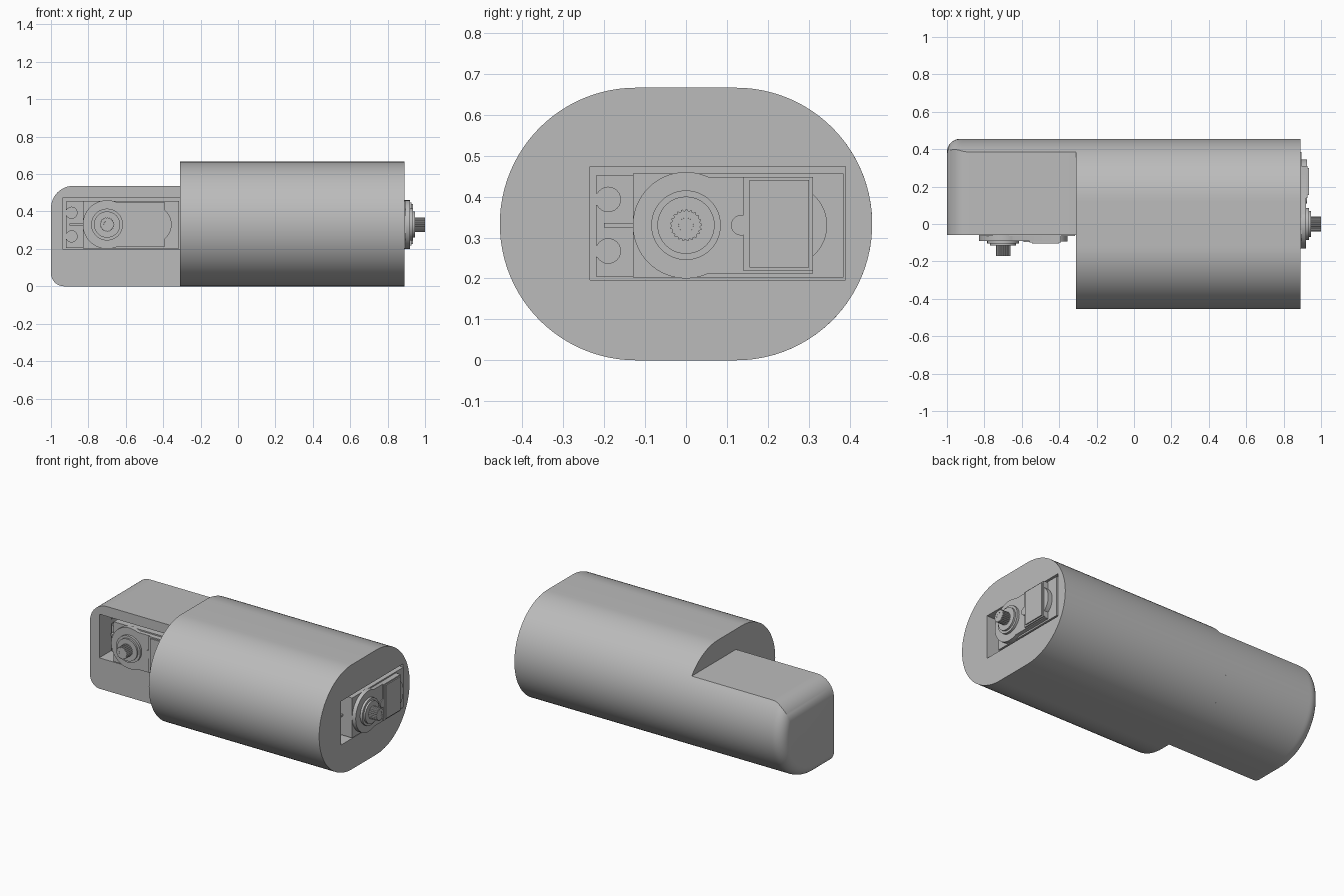
import bpy, bmesh, math
from mathutils import Matrix

if "Cube" in bpy.data.objects:
    bpy.data.objects.remove(bpy.data.objects["Cube"])

grey = bpy.data.materials.new("plain grey")
grey.use_nodes = True
grey.diffuse_color = (0.5, 0.5, 0.5, 1)
grey.node_tree.nodes["Principled BSDF"].inputs["Base Color"].default_value = (0.5, 0.5, 0.5, 1)

R, CY, MID = 0.333, 0.122, 0.333     # housing end radius, its centre, half height
ARM_FRONT, ARM_TOP = -0.06, 0.537


def loft(name, rings, place=Matrix()):
    """Skin a list of equal-length rings and cap both ends."""
    bm = bmesh.new()
    loops = [[bm.verts.new(p) for p in ring] for ring in rings]
    n = len(loops[0])
    for a, b in zip(loops, loops[1:]):
        for i in range(n):
            bm.faces.new((a[i], a[(i + 1) % n], b[(i + 1) % n], b[i]))
    bm.faces.new(loops[0][::-1])
    bm.faces.new(loops[-1])
    bmesh.ops.recalc_face_normals(bm, faces=bm.faces[:])
    mesh = bpy.data.meshes.new(name)
    bm.to_mesh(mesh)
    bm.free()
    mesh.materials.append(grey)
    ob = bpy.data.objects.new(name, mesh)
    ob.matrix_world = place
    bpy.context.collection.objects.link(ob)
    return ob


def smooth(ob, degrees=30):
    bpy.ops.object.select_all(action="DESELECT")
    ob.select_set(True)
    bpy.context.view_layer.objects.active = ob
    bpy.ops.object.shade_smooth_by_angle(angle=math.radians(degrees))


def plate(name, outline, low, high, place):
    """Extrude a (y, z) outline along local x."""
    return loft(name, [[(x, y, z) for y, z in outline] for x in (low, high)], place)


def rect(y0, y1, z0, z1):
    return [(y0, z0), (y1, z0), (y1, z1), (y0, z1)]


def arc(cy, cz, r, start, end, steps):
    angles = [math.radians(start + (end - start) * i / steps) for i in range(steps + 1)]
    return [(cy + r * math.cos(a), cz + r * math.sin(a)) for a in angles]


def lathe(name, profile, place, sides=48, tooth=0):
    """Turn (radius, x) points round local x, with optional teeth."""
    rings = []
    for r, x in profile:
        ring = []
        for i in range(sides):
            a = 2 * math.pi * i / sides
            rr = r - (tooth if i % 4 > 1 else 0)
            ring.append((x, rr * math.cos(a), rr * math.sin(a)))
        rings.append(ring)
    return loft(name, rings, place)


def cut_pocket(ob, name, place):
    cutter = plate(name, rect(-0.235, 0.39, -0.134, 0.144), -0.3, 0.1, place)
    cutter.hide_render = True
    mod = ob.modifiers.new("pocket", "BOOLEAN")
    mod.object, mod.operation, mod.solver = cutter, "DIFFERENCE", "EXACT"
    bpy.ops.object.select_all(action="DESELECT")
    bpy.context.view_layer.objects.active = ob
    ob.select_set(True)
    bpy.ops.object.modifier_apply(modifier=mod.name)
    bpy.data.objects.remove(cutter)


def servo(prefix, place):
    # Case with the raised gear cover and its extension
    plate(prefix + "_case", rect(-0.13, 0.385, -0.128, 0.126), -0.3, 0.005, place)
    t = math.degrees(math.asin(0.118 / 0.13))
    cover = arc(0, 0, 0.13, t, 360 - t, 48) + [(0.31, -0.118), (0.31, 0.118)]
    smooth(plate(prefix + "_gear_cover", cover, 0, 0.03, place))
    # Lid block with a recessed-looking panel and round bosses beside it
    plate(prefix + "_lid", rect(0.14, 0.31, -0.112, 0.118), 0, 0.038, place)
    plate(prefix + "_lid_panel", rect(0.155, 0.3, -0.103, 0.11), 0.038, 0.045, place)
    for part, y, r, top in (("large_boss", 0.245, 0.1, 0.034), ("small_boss", 0.135, 0.025, 0.036)):
        smooth(plate(prefix + "_" + part, arc(y, 0, r, 0, 352.5, 47), 0, top, place))
    # Output collar and toothed shaft with a countersunk bore
    smooth(lathe(prefix + "_collar", [(0.085, 0), (0.085, 0.045), (0.07, 0.045),
                                      (0.07, 0.056), (0.04, 0.056)], place))
    lathe(prefix + "_shaft", [(0.039, 0.03), (0.039, 0.11)], place, 84, 0.004)
    lathe(prefix + "_shaft_bore", [(0.034, 0.109), (0.034, 0.1105), (0.018, 0.1105),
                                   (0.012, 0.09)], place)
    # Mounting ear with two open screw slots and a thin rib
    ear = [(-0.13, -0.125), (-0.13, 0.122), (-0.22, 0.122)]
    for z in (0.063, -0.063):
        ear += [(-0.22, z + 0.014)] + arc(-0.19, z, 0.03, 152, -152, 20) + [(-0.22, z - 0.014)]
    ear.append((-0.22, -0.125))
    smooth(plate(prefix + "_ear", ear, -0.16, -0.1, place))
    plate(prefix + "_rib", rect(-0.2, -0.13, -0.006, 0.006), -0.1, -0.06, place)


# Main housing: a flattened tube along x
outline = arc(CY, MID, R, -90, 90, 48) + arc(-CY, MID, R, 90, 270, 48)
housing = plate("housing", outline, -0.31, 0.89, Matrix())

# Arm: the housing section cut by a front and a top plane, with a rounded free end
rings = []
STEPS = 14
for i in range(STEPS + 2):
    depth = 0.12 * (1 - math.cos(math.pi / 2 * i / STEPS)) if i <= STEPS else 0.69
    inset = 0.07 - math.sqrt(max(0, 0.07 ** 2 - max(0, 0.07 - depth) ** 2))
    drop = 0.12 - math.sqrt(max(0, 0.12 ** 2 - max(0, 0.12 - depth) ** 2))
    top, r = ARM_TOP - drop, R - inset
    reach = math.degrees(math.asin((top - MID) / r))
    section = [(ARM_FRONT, inset)] + arc(CY, MID, r, -90, reach, 32) + [(ARM_FRONT, top)]
    rings.append([(-1 + depth, y, z) for y, z in section])
arm = loft("arm", rings)

# The same servo sits in the housing end and in the front of the arm
end_place = Matrix.Translation((0.89, 0, 0.33))
arm_place = Matrix.Translation((-0.7, ARM_FRONT, 0.33)) @ Matrix.Rotation(-math.pi / 2, 4, "Z")
for ob, prefix, place in ((housing, "end_servo", end_place), (arm, "arm_servo", arm_place)):
    cut_pocket(ob, prefix + "_pocket_cutter", place)
    smooth(ob)
    servo(prefix, place)
